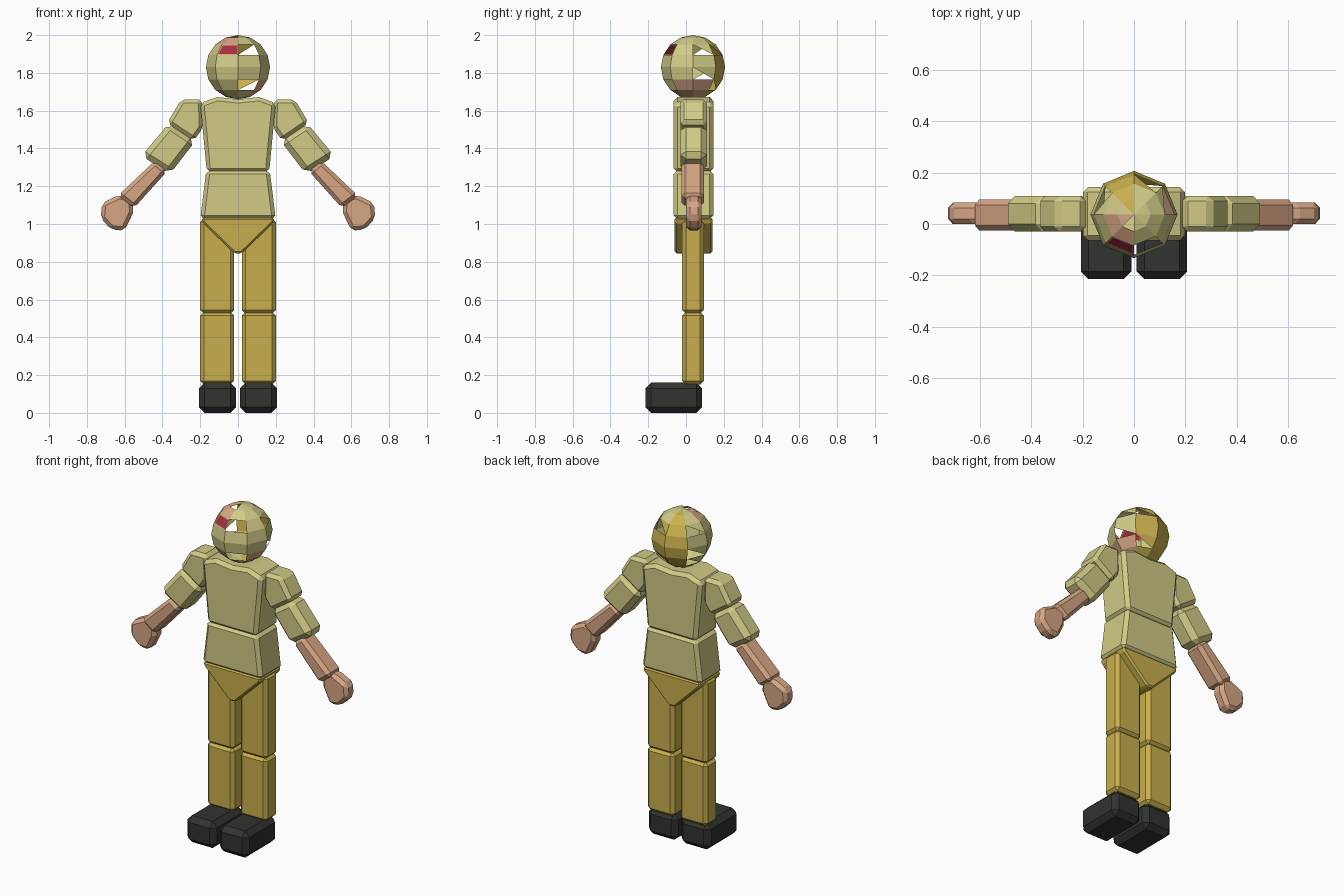
import bpy, bmesh, math

if "Cube" in bpy.data.objects:
    bpy.data.objects.remove(bpy.data.objects["Cube"])


def material(name, rgb):
    m = bpy.data.materials.new(name)
    m.diffuse_color = (*rgb, 1)
    m.use_nodes = True
    m.node_tree.nodes["Principled BSDF"].inputs["Base Color"].default_value = m.diffuse_color
    return m


KHAKI = material("khaki", (0.64, 0.60, 0.24))
GOLD = material("gold", (0.58, 0.43, 0.075))
SKIN = material("skin", (0.68, 0.38, 0.23))
BLACK = material("charcoal", (0.03, 0.033, 0.028))
RED = material("dark red", (0.38, 0.03, 0.055))


def finish(bm, name, mats):
    me = bpy.data.meshes.new(name)
    bm.to_mesh(me)
    bm.free()
    for m in mats:
        me.materials.append(m)
    ob = bpy.data.objects.new(name, me)
    bpy.context.collection.objects.link(ob)
    return ob


def slab(name, profile, y0, y1, mat, bevel=0.02, side=1):
    """Extrude an x-z outline from y0 to y1 and chamfer its edges."""
    bm = bmesh.new()
    face = bm.faces.new([bm.verts.new((side * x, y0, z)) for x, z in profile])
    new = bmesh.ops.extrude_face_region(bm, geom=[face])["geom"]
    bmesh.ops.translate(bm, vec=(0, y1 - y0, 0),
                        verts=[v for v in new if isinstance(v, bmesh.types.BMVert)])
    bmesh.ops.recalc_face_normals(bm, faces=bm.faces)
    ob = finish(bm, name, [mat])
    mod = ob.modifiers.new("chamfer", "BEVEL")
    mod.width = bevel
    mod.segments = 1
    mod.limit_method = "ANGLE"
    mod.angle_limit = math.radians(30)
    return ob


def box(x0, x1, z0, z1):
    return [(x0, z0), (x1, z0), (x1, z1), (x0, z1)]


# Shirt and hips
slab("chest", [(-0.165, 1.275), (0.165, 1.275), (0.2, 1.64), (0.11, 1.672), (0, 1.66),
               (-0.11, 1.672), (-0.2, 1.64)], -0.065, 0.145, KHAKI)
slab("waist", [(-0.2, 1.025), (0.2, 1.025), (0.168, 1.285), (-0.168, 1.285)],
     -0.065, 0.145, KHAKI)
slab("hips", [(-0.02, 0.845), (0.02, 0.845), (0.19, 1.01), (0.19, 1.035),
              (-0.19, 1.035), (-0.19, 1.01)], -0.06, 0.14, GOLD, 0.01)

# Limbs, once per side
for label, s in (("right", -1), ("left", 1)):
    slab(label + "_thigh", box(0.02, 0.2, 0.525, 1.03), -0.02, 0.095, GOLD, side=s)
    slab(label + "_shin", box(0.02, 0.2, 0.15, 0.535), -0.02, 0.095, GOLD, side=s)
    slab(label + "_shoe", box(0.01, 0.207, 0.0, 0.16), -0.215, 0.085, BLACK, 0.03, s)
    slab(label + "_shoulder", [(0.19, 1.66), (0.30, 1.66), (0.375, 1.535), (0.235, 1.44),
                               (0.185, 1.51)], -0.03, 0.11, KHAKI, side=s)
    slab(label + "_sleeve", [(0.365, 1.535), (0.51, 1.36), (0.36, 1.265), (0.225, 1.44)][::-1],
         -0.03, 0.11, KHAKI, 0.03, s)
    slab(label + "_forearm", [(0.44, 1.335), (0.635, 1.15), (0.55, 1.085), (0.375, 1.28)],
         -0.025, 0.095, SKIN, side=s)
    slab(label + "_hand", [(0.63, 1.155), (0.557, 1.135), (0.555, 1.06), (0.60, 0.965),
                           (0.67, 0.97), (0.727, 1.03), (0.72, 1.11)], 0.0, 0.083, SKIN, side=s)

# Head: thin faceted shell; one string per ring from the top, one letter per
# sector starting at the front centre. h = hole, H / T = half hole (khaki / gold)
RINGS = ["kkkkgksh", "kkkkgkss", "hkHTgHkm", "kkkggkkk",
         "kkHggHkk", "hssTgHkk", "kssggkkk", "kssggkkk"]
SLOT = {"k": 0, "H": 0, "g": 1, "T": 1, "s": 2, "m": 2}
bm = bmesh.new()
bmesh.ops.create_uvsphere(bm, u_segments=8, v_segments=8, radius=0.17)
holes, mouth = [], []
for f in list(bm.faces):
    c = f.calc_center_median()
    sector = int(((math.atan2(c.y, c.x) + math.pi / 2) % (2 * math.pi)) / (math.pi / 4))
    ring = int((math.pi / 2 - math.asin(c.z / c.length)) / (math.pi / 8))
    code = RINGS[ring][sector]
    if code == "h":
        holes.append(f)
        continue
    f.material_index = SLOT[code]
    if code in "HT":
        half = bm.faces.new(list(f.verts)[:3])
        half.material_index = SLOT[code]
        holes.append(f)
    elif code == "m":
        mouth.append(f)
bmesh.ops.inset_individual(bm, faces=mouth, thickness=0.009)
for f in mouth:
    f.material_index = 3
bmesh.ops.delete(bm, geom=holes, context="FACES_ONLY")
head = finish(bm, "head", [KHAKI, GOLD, SKIN, RED])
head.location = (0, 0.037, 1.83)
